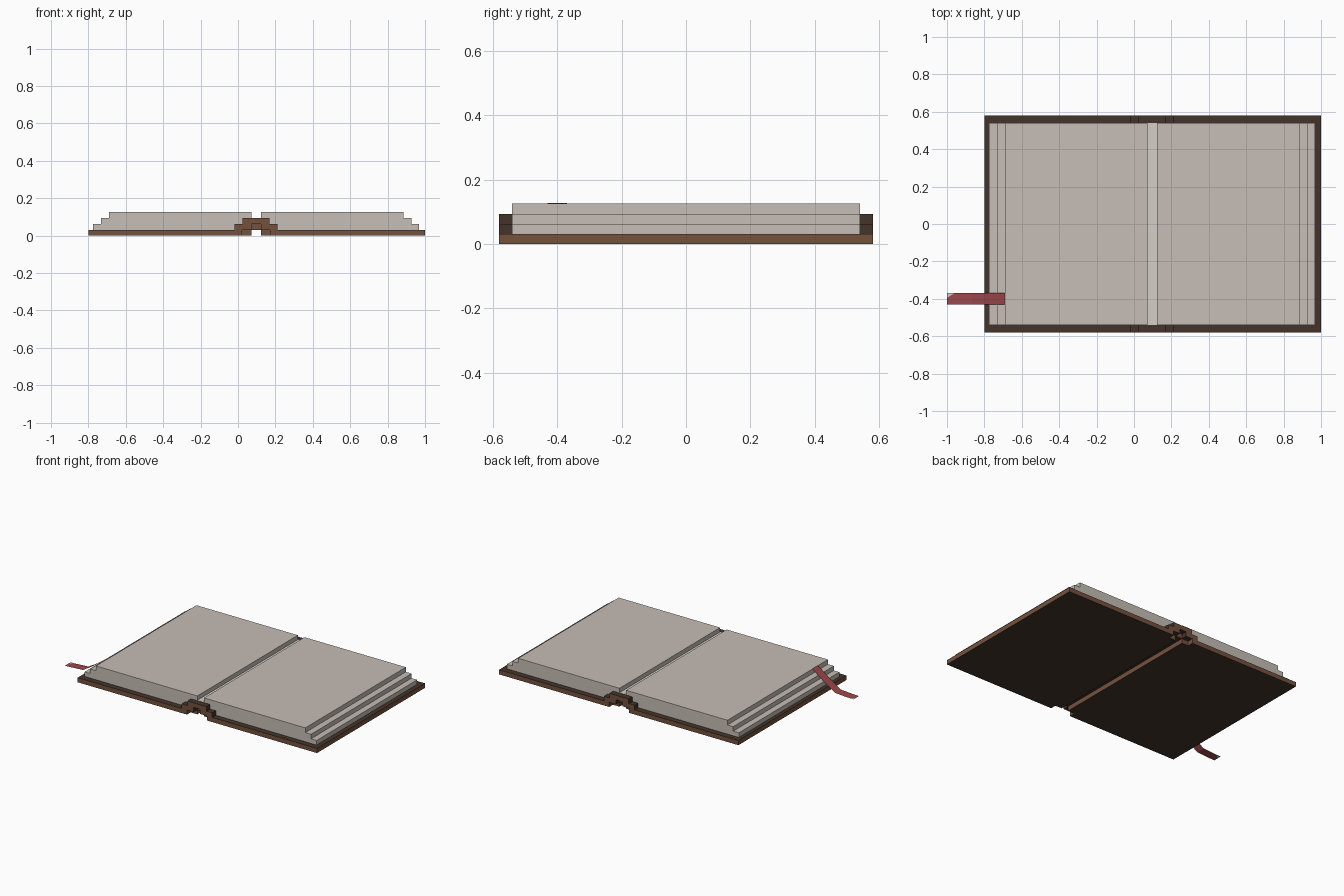
import bpy, bmesh

if "Cube" in bpy.data.objects:
    bpy.data.objects.remove(bpy.data.objects["Cube"])

C = 0.097            # x of the book's fold
H = 0.031            # height of one step
TOP = 0.125


def srgb(r, g, b):
    f = lambda v: v / 12.92 if v <= 0.04045 else ((v + 0.055) / 1.055) ** 2.4
    return tuple(f(v / 255) for v in (r, g, b)) + (1,)


def material(name, rgb):
    m = bpy.data.materials.new(name)
    m.diffuse_color = srgb(*rgb)
    m.use_nodes = True
    m.node_tree.nodes["Principled BSDF"].inputs["Base Color"].default_value = m.diffuse_color
    return m


paper = material("paper", (199, 190, 182))
light_paper = material("light_paper", (214, 207, 200))
dark_leather = material("dark_leather", (68, 52, 42))
brown_leather = material("brown_leather", (116, 82, 63))
red_cloth = material("red_cloth", (158, 72, 76))


def finish(name, bm, mats, rule=None):
    bmesh.ops.recalc_face_normals(bm, faces=bm.faces)
    bm.normal_update()
    if rule:
        for f in bm.faces:
            f.material_index = rule(f.normal)
    me = bpy.data.meshes.new(name)
    bm.to_mesh(me)
    bm.free()
    for m in mats:
        me.materials.append(m)
    ob = bpy.data.objects.new(name, me)
    bpy.context.collection.objects.link(ob)
    return ob


def extrude_xz(name, profile, half_y, mats, rule=None):
    """Extrude an x-z outline along y."""
    bm = bmesh.new()
    face = bm.faces.new([bm.verts.new((x, -half_y, z)) for x, z in profile])
    new = bmesh.ops.extrude_face_region(bm, geom=[face])["geom"]
    bmesh.ops.translate(bm, vec=(0, 2 * half_y, 0),
                        verts=[v for v in new if isinstance(v, bmesh.types.BMVert)])
    return finish(name, bm, mats, rule)


def rect(x0, x1, z0, z1):
    return [(x0, z0), (x1, z0), (x1, z1), (x0, z1)]


leather = [dark_leather, brown_leather]
edges_brown = lambda n: 0 if abs(n.z) > 0.5 else 1
ends_brown = lambda n: 1 if abs(n.y) > 0.5 else 0

# Half outlines, measured from the fold
half_arch = [(0.115, H), (0.115, 2 * H), (0.072, 2 * H), (0.072, 3 * H)]
half_arch_under = [(0.025, 2 * H), (0.025, H)]
half_pages = [(0.025, 3 * H), (0.025, TOP), (0.787, TOP), (0.787, 3 * H),
              (0.83, 3 * H), (0.83, 2 * H), (0.872, 2 * H), (0.872, H),
              (0.115, H), (0.115, 2 * H), (0.072, 2 * H), (0.072, 3 * H)]

# Covers, page blocks and spine lining on both sides of the fold
for side, s, outer in (("left", -1, -0.8), ("right", 1, 1.0)):
    extrude_xz(side + "_cover", rect(C + s * 0.075, outer, 0, H), 0.58, leather, edges_brown)
    extrude_xz(side + "_pages", [(C + s * x, z) for x, z in half_pages], 0.54, [paper])
    extrude_xz(side + "_spine_lining", rect(C + s * 0.025, C + s * 0.075, 0, H),
               0.54, leather, edges_brown)

# Stepped spine arch with its inner fill
right = half_arch_under + half_arch
outline = [(C + x, z) for x, z in right] + [(C - x, z) for x, z in reversed(right)]
extrude_xz("spine", outline, 0.58, leather, ends_brown)
extrude_xz("spine_fill", rect(C - 0.025, C + 0.025, H, 2 * H), 0.54, leather, ends_brown)

# Pale strip in the gutter between the page blocks
extrude_xz("gutter_strip", rect(C - 0.025, C + 0.025, 3 * H, 3 * H + 0.002), 0.54, [light_paper])

# Ribbon bookmark draped over the page steps, with a pale frayed corner
bm = bmesh.new()
path = [(-0.69, 0.127), (-0.8, 0.048), (-0.865, 0.009), (-0.96, 0.003)]
rows = [[bm.verts.new((x, y, z)) for y in (-0.43, -0.37)] for x, z in path]
for a, b in zip(rows, rows[1:]):
    bm.faces.new((a[0], a[1], b[1], b[0]))
tip = [bm.verts.new((-1, y, 0.002)) for y in (-0.43, -0.395, -0.37)]
bm.faces.new((rows[-1][0], rows[-1][1], tip[1], tip[0]))
corner = bm.faces.new((rows[-1][1], tip[2], tip[1]))
corner.material_index = 1
finish("ribbon_bookmark", bm, [red_cloth, light_paper])
